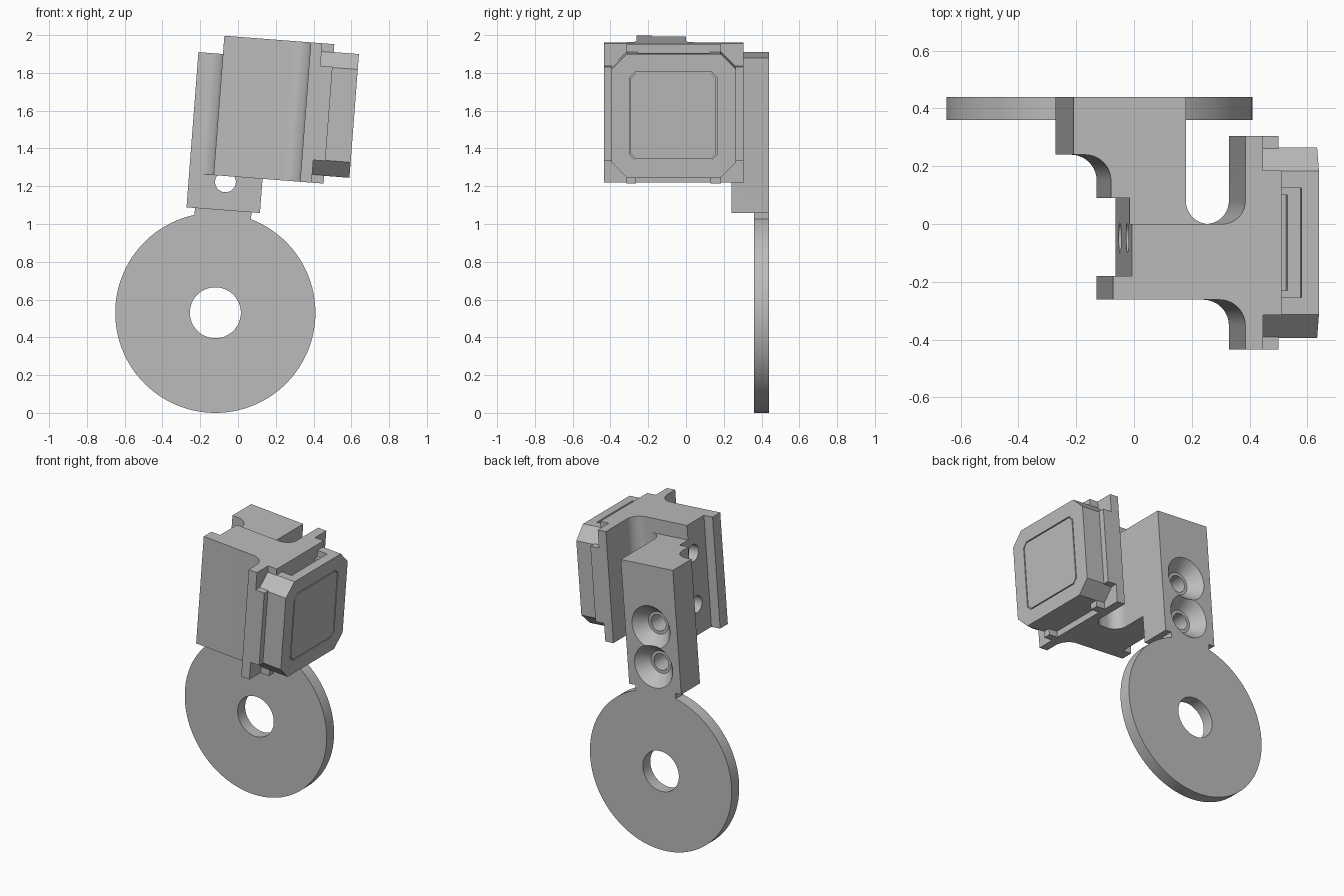
import bpy, bmesh
from math import radians, sin, cos, asin, pi, degrees
from mathutils import Matrix

cube = bpy.data.objects.get("Cube")
if cube:
    bpy.data.objects.remove(cube, do_unlink=True)

grey = bpy.data.materials.new("plain grey")
grey.use_nodes = True
GREY = (0.5, 0.5, 0.5, 1)
grey.diffuse_color = GREY
grey.node_tree.nodes["Principled BSDF"].inputs["Base Color"].default_value = GREY

# Everything is laid out upright around the disc centre, then leaned sideways
LEAN = Matrix.Translation((-0.12, 0, 0.53)) @ Matrix.Rotation(radians(4.4), 4, 'Y')
PLACE = {
    'X': lambda a, b, h: (h, a, b),
    'Y': lambda a, b, h: (a, h, b),
    'Z': lambda a, b, h: (a, b, h),
}


def finish(name, bm):
    bmesh.ops.recalc_face_normals(bm, faces=bm.faces)
    mesh = bpy.data.meshes.new(name)
    bm.to_mesh(mesh)
    bm.free()
    mesh.materials.append(grey)
    ob = bpy.data.objects.new(name, mesh)
    bpy.context.collection.objects.link(ob)
    ob.matrix_world = LEAN
    return ob


def prism(name, outline, lo, hi, axis):
    """Extrude a 2D outline along one axis."""
    bm = bmesh.new()
    face = bm.faces.new([bm.verts.new(PLACE[axis](a, b, lo)) for a, b in outline])
    top = bmesh.ops.extrude_face_region(bm, geom=[face])["geom"]
    move = PLACE[axis](0, 0, hi - lo)
    bmesh.ops.translate(bm, vec=move, verts=[v for v in top if isinstance(v, bmesh.types.BMVert)])
    return finish(name, bm)


def rod(name, centre, r1, r2, depth, axis):
    """Cylinder or cone; r1 is the end at +y (axis Y) or -x (axis X)."""
    bm = bmesh.new()
    turn = Matrix.Rotation(pi / 2, 4, 'X' if axis == 'Y' else 'Y')
    bmesh.ops.create_cone(bm, cap_ends=True, segments=40, radius1=r1, radius2=r2,
                          depth=depth, matrix=Matrix.Translation(centre) @ turn)
    return finish(name, bm)


def arc(cx, cy, r, start, end, steps=10):
    angles = [radians(start + (end - start) * i / steps) for i in range(steps + 1)]
    return [(cx + r * cos(t), cy + r * sin(t)) for t in angles]


def rect(a0, a1, b0, b1, c=0):
    """Rectangle, optionally with chamfered corners."""
    if not c:
        return [(a0, b0), (a1, b0), (a1, b1), (a0, b1)]
    return [(a0 + c, b0), (a1 - c, b0), (a1, b0 + c), (a1, b1 - c),
            (a1 - c, b1), (a0 + c, b1), (a0, b1 - c), (a0, b0 + c)]


def cut(ob, cutter):
    mod = ob.modifiers.new("cut", 'BOOLEAN')
    mod.operation = 'DIFFERENCE'
    mod.solver = 'EXACT'
    mod.object = cutter
    bpy.context.view_layer.update()
    with bpy.context.temp_override(object=ob, active_object=ob, selected_objects=[ob]):
        bpy.ops.object.modifier_apply(modifier=mod.name)
    bpy.data.objects.remove(cutter, do_unlink=True)


BOTTOM, TOP, POST_TOP, POST_BOTTOM = 0.726, 1.466, 1.369, 0.545
BACK, FRONT = 0.305, -0.435
FLANGE, RIM, CAP = 0.455, 0.519, 0.653

# Round disc with its connecting tab
R, TAB = 0.53, 0.15
gap = degrees(asin(TAB / R))
outline = arc(0, 0, R, 90 + gap, 450 - gap, 90) + [(TAB, POST_BOTTOM), (-TAB, POST_BOTTOM)]
disc = prism("disc_with_tab", outline, 0.36, 0.44, 'Y')
cut(disc, rod("disc_bore", (0, 0.4, 0), 0.135, 0.135, 0.3, 'Y'))

# Post and neck: one profile, undercut in front of the post
W = 0.195
outline = ([(0, 0)] + arc(0.275, 0.08, 0.08, 270, 180)
           + [(W, 0.44), (-W, 0.44), (-W, 0.24)]
           + arc(-0.155, 0.15, 0.09, 90, 0) + [(-0.065, 0.09), (0, 0.09)])
post = prism("post_and_neck", outline, POST_BOTTOM, POST_TOP, 'Z')
cut(post, prism("undercut", rect(-0.3, 0.4, -0.2, 0.24), 0.4, BOTTOM, 'Z'))

# Countersunk screw holes in the post
for w in (0.695, 0.955):
    cut(post, rod("countersink", (0, 0.41, w), 0.1595, 0.075, 0.1, 'Y'))
    cut(post, rod("screw_hole", (0, 0.28, w), 0.055, 0.055, 0.24, 'Y'))

# Main body with filleted flange
outline = ([(0, 0), (0, -0.18), (-0.065, -0.18), (-0.065, -0.262)]
           + arc(0.304, -0.352, 0.09, 90, 0)
           + [(0.394, FRONT), (FLANGE, FRONT), (FLANGE, BACK), (0.394, BACK)]
           + arc(0.314, 0.08, 0.08, 0, -90))
body = prism("body", outline, BOTTOM, TOP, 'Z')
for w in (0.926, 1.266):
    cut(body, rod("side_hole", (0.08, -0.045, w), 0.055, 0.055, 0.3, 'X'))

# Flange rim: square with its four corners cut away and a notch underneath
K = 0.12
y0, y1, z0, z1 = FRONT + K, BACK - K, BOTTOM + K, TOP - K
outline = [(y0, BOTTOM), (y1, BOTTOM), (y1, z0), (BACK, z0), (BACK, z1), (y1, z1),
           (y1, TOP), (y0, TOP), (y0, z1), (FRONT, z1), (FRONT, z0), (y0, z0)]
rim = prism("flange_rim", outline, FLANGE, RIM, 'X')
cut(rim, prism("rim_notch", rect(-0.265, 0.13, 0.6, 0.767), 0.4, 0.6, 'X'))

# Chamfered cap hooked over the rim corners
cap = prism("cap", rect(-0.395, 0.265, 0.767, 1.424, 0.082), FLANGE, CAP, 'X')
cut(cap, prism("cap_slot", rect(RIM, 0.592, -0.255, 0.125), 1.38, 1.5, 'Z'))
cut(cap, prism("cap_pocket", rect(RIM, 0.548, -0.23, 0.1), 1.3, 1.5, 'Z'))

# Fine panel line on the cap face
line = prism("panel_line", rect(-0.3, 0.167, 0.862, 1.328, 0.03), CAP - 0.008, CAP + 0.05, 'X')
cut(line, prism("panel_core", rect(-0.293, 0.16, 0.869, 1.321, 0.027), 0.5, 0.8, 'X'))
cut(cap, line)

# Smooth the curves, keep the edges crisp
bpy.ops.object.select_all(action='DESELECT')
for ob in (disc, post, body, rim, cap):
    ob.select_set(True)
bpy.context.view_layer.objects.active = body
bpy.ops.object.shade_smooth_by_angle(angle=radians(30))
